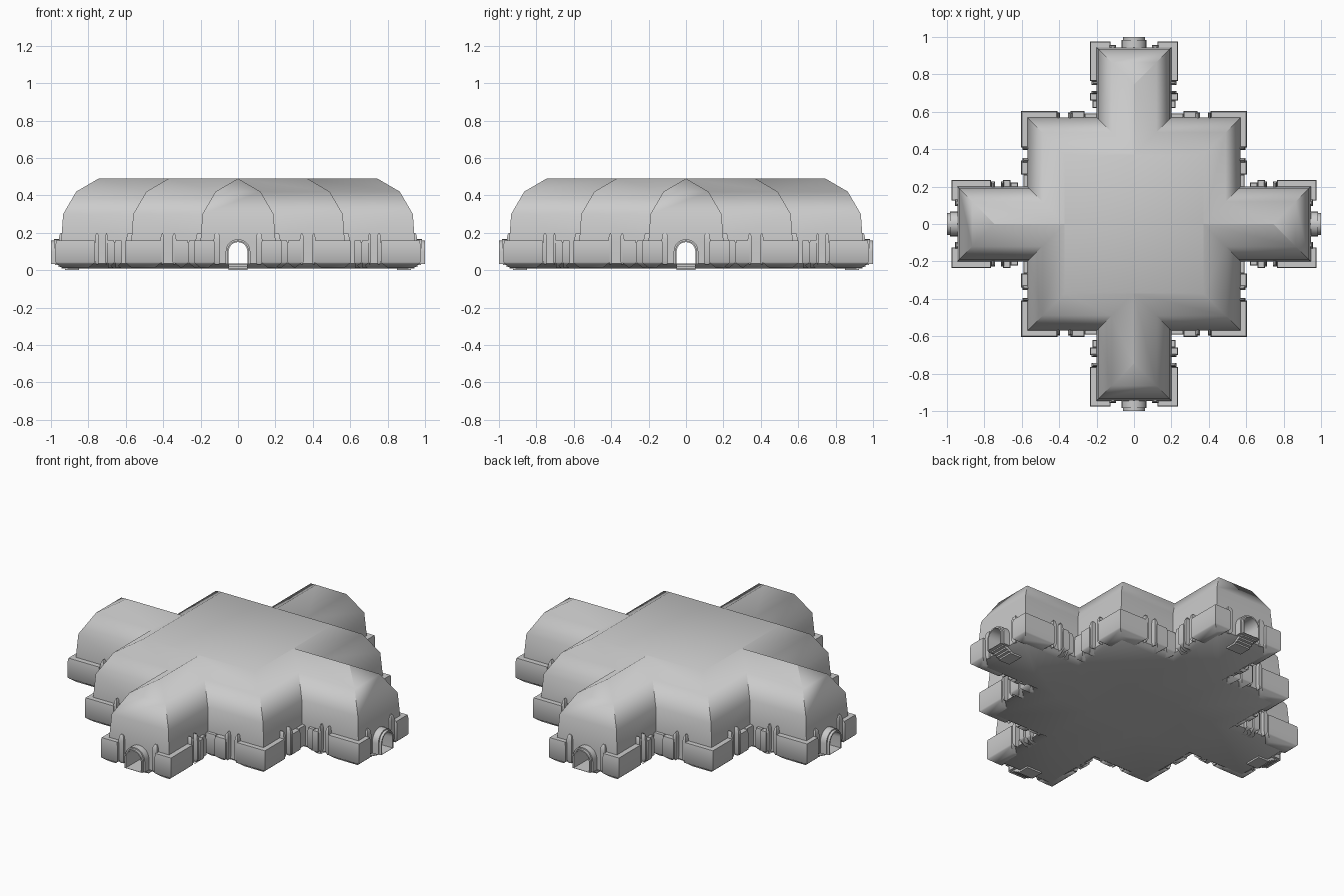
import bpy, bmesh, math

if "Cube" in bpy.data.objects:
    bpy.data.objects.remove(bpy.data.objects["Cube"])

BODY = [(-.035, .01), (0, .035), (0, .16), (-.01, .30), (-.08, .42), (-.199, .49)]
BLOCK = [(-.035, .012), (-.006, .036), (0, .042), (0, .14), (-.003, .16)]
PILLAR = [(-.008, .03), (0, .05), (0, .165), (-.004, .19), (-.011, .2)]


def finish(bm, name):
    bmesh.ops.recalc_face_normals(bm, faces=bm.faces)
    me = bpy.data.meshes.new(name)
    bm.to_mesh(me)
    bm.free()
    ob = bpy.data.objects.new(name, me)
    bpy.context.collection.objects.link(ob)
    return ob


def loft(bm, x0, x1, y0, y1, prof):
    # stack of rectangles, each offset outward by o at height z
    rings = []
    for o, z in prof:
        rings.append([bm.verts.new(p) for p in (
            (x0 - o, y0 - o, z), (x1 + o, y0 - o, z), (x1 + o, y1 + o, z), (x0 - o, y1 + o, z))])
    for a, b in zip(rings, rings[1:]):
        for i in range(4):
            j = (i + 1) % 4
            bm.faces.new((a[i], a[j], b[j], b[i]))
    bm.faces.new(rings[0][::-1])
    bm.faces.new(rings[-1])


def arch(bm, r, z0, zc, y0, y1, swap=False):
    # arched door outline extruded along y (or x when swapped)
    pts = [(-r, z0), (r, z0)] + [(r * math.cos(math.pi * i / 12), zc + r * math.sin(math.pi * i / 12))
                                 for i in range(13)]
    rings = [[bm.verts.new((y, x, z) if swap else (x, y, z)) for x, z in pts] for y in (y0, y1)]
    n = len(pts)
    for i in range(n):
        j = (i + 1) % n
        bm.faces.new((rings[0][i], rings[0][j], rings[1][j], rings[1][i]))
    bm.faces.new(rings[0][::-1])
    bm.faces.new(rings[1])


def boolean(ob, other, op):
    m = ob.modifiers.new("bool", 'BOOLEAN')
    m.operation = op
    m.object = other
    m.solver = 'EXACT'
    bpy.context.view_layer.objects.active = ob
    bpy.ops.object.modifier_apply(modifier=m.name)


def smooth(ob, deg):
    bpy.ops.object.select_all(action='DESELECT')
    ob.select_set(True)
    bpy.context.view_layer.objects.active = ob
    bpy.ops.object.shade_smooth_by_angle(angle=math.radians(deg))


def solid(name, x, y, prof):
    bm = bmesh.new()
    loft(bm, -x, x, -y, y, prof)
    return finish(bm, name)


# passage cutters, one per axis
cutters = []
for s in (False, True):
    bm = bmesh.new()
    arch(bm, .05, .036, .10, -1.1, 1.1, s)
    cutters.append(finish(bm, "passage_cutter"))

# domed cross-shaped hall: central square plus two crossing wings
ARM = BODY[:-1] + [(-.199, .4895)]
hall = solid("hall", .57, .57, BODY)
for x, y in ((.2, .945), (.945, .2)):
    wing = solid("wing", x, y, ARM)
    boolean(hall, wing, 'UNION')
    bpy.data.objects.remove(wing)
for c in cutters:
    boolean(hall, c, 'DIFFERENCE')
smooth(hall, 50)

# wall blocks and pillars for one eighth, then repeated by symmetry
blocks = [(.125, .235, .765, .975), (.12, .222, .62, .66), (.12, .235, .66, .70),
          (.18, .265, .48, .592), (.265, .34, .48, .603)]
pillars = [(.17, .226, .695, .712), (.17, .226, .742, .765),
           (.33, .352, .54, .597), (.395, .415, .54, .597), (.095, .13, .90, .958)]
corner = (.41, .603, .41, .603)


def eightfold(bm, rect, prof):
    x0, x1, y0, y1 = rect
    for sx in (1, -1):
        for sy in (1, -1):
            a, b = sorted((sx * x0, sx * x1))
            c, d = sorted((sy * y0, sy * y1))
            loft(bm, a, b, c, d, prof)
            if rect != corner:
                loft(bm, c, d, a, b, prof)


for name, rects, prof in (("wall_blocks", blocks + [corner], BLOCK), ("wall_pillars", pillars, PILLAR)):
    bm = bmesh.new()
    for r in rects:
        eightfold(bm, r, prof)
    smooth(finish(bm, name), 50)

# arched door frames at the four wing ends
for s in (False, True):
    for sg in (1, -1):
        for r, out in ((.066, .985), (.058, 1.0)):
            bm = bmesh.new()
            arch(bm, r, .034, .10, sg * .90, sg * out, s)
            frame = finish(bm, "door_frame")
            boolean(frame, cutters[s], 'DIFFERENCE')
            smooth(frame, 35)

# stepped sills under the doors
bm = bmesh.new()
for i in range(4):
    y, z = .925 + i * .018, i * .009
    for sg in (1, -1):
        a, b = sorted((sg * .85, sg * y))
        loft(bm, -.05, .05, a, b, [(0, z), (0, z + .009)])
        loft(bm, a, b, -.05, .05, [(0, z), (0, z + .009)])
finish(bm, "door_sills")

for c in cutters:
    bpy.data.objects.remove(c)
